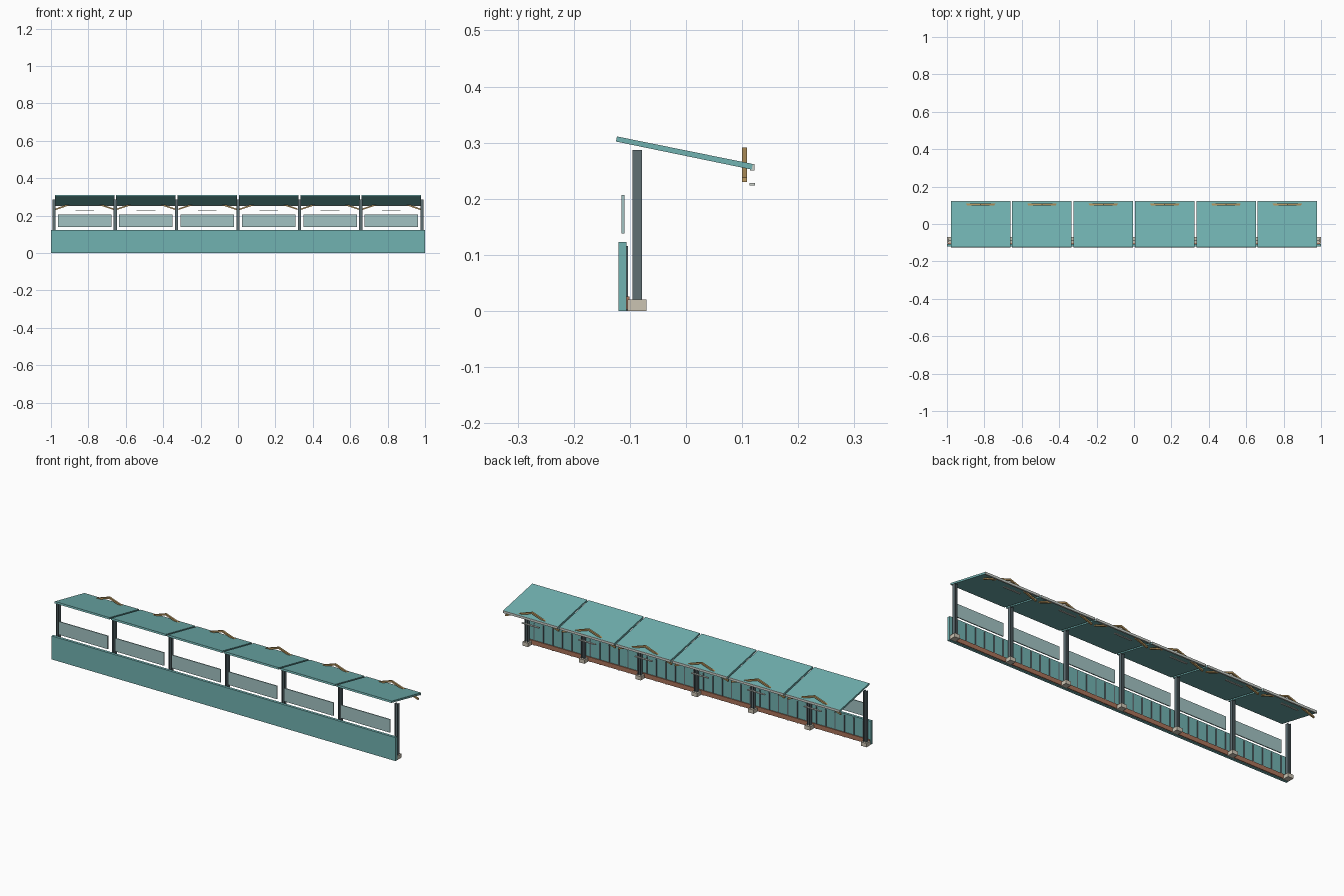
import bpy, bmesh, math
from mathutils import Matrix

cube = bpy.data.objects.get("Cube")
if cube:
    bpy.data.objects.remove(cube, do_unlink=True)


def material(name, color):
    m = bpy.data.materials.new(name)
    m.use_nodes = True
    m.diffuse_color = (*color, 1)
    m.node_tree.nodes["Principled BSDF"].inputs["Base Color"].default_value = (*color, 1)
    return m


TEAL = material("teal panel", (0.165, 0.445, 0.44))
STEEL = material("grey steel", (0.115, 0.16, 0.175))
GLASS = material("pale glass", (0.36, 0.54, 0.54))
WOOD = material("golden timber", (0.50, 0.32, 0.12))
RAIL = material("brown rail", (0.40, 0.17, 0.10))
STONE = material("concrete", (0.60, 0.55, 0.45))
TRIM = material("pale trim", (0.58, 0.62, 0.58))


def prism(name, profile, axis, start, end, mat):
    """Extrude a 2D profile along x, y or z."""
    place = {"x": lambda a, b, t: (t, a, b),
             "y": lambda a, b, t: (a, t, b),
             "z": lambda a, b, t: (a, b, t)}[axis]
    bm = bmesh.new()
    face = bm.faces.new([bm.verts.new(place(a, b, start)) for a, b in profile])
    grown = bmesh.ops.extrude_face_region(bm, geom=[face])
    moved = [v for v in grown["geom"] if isinstance(v, bmesh.types.BMVert)]
    bmesh.ops.translate(bm, verts=moved, vec=place(0, 0, end - start))
    bmesh.ops.recalc_face_normals(bm, faces=bm.faces)
    mesh = bpy.data.meshes.new(name)
    bm.to_mesh(mesh)
    bm.free()
    mesh.materials.append(mat)
    obj = bpy.data.objects.new(name, mesh)
    bpy.context.collection.objects.link(obj)
    return obj


def box(name, x, y, z, mat):
    rect = [(y[0], z[0]), (y[1], z[0]), (y[1], z[1]), (y[0], z[1])]
    return prism(name, rect, "x", x[0], x[1], mat)


BAYS = 6
PITCH = 0.328

# Low wall with a kick rail along its inner face
box("front_wall", (-1, 1), (-0.12, -0.106), (0, 0.123), TEAL)
box("kick_rail", (-0.995, 0.995), (-0.106, -0.101), (0.003, 0.026), RAIL)

# I-section posts on concrete footings
half, web, inner = 0.0085, 0.0015, 0.0055
quarter = [(half, half), (inner, half), (inner, web)]
right = quarter + [(-a, b) for a, b in reversed(quarter)]
i_section = right + [(-a, -b) for a, b in right]
for i in range(BAYS + 1):
    x = (i - BAYS / 2) * PITCH
    section = [(x + a, b - 0.0865) for a, b in i_section]
    prism("post", section, "z", 0.02, 0.287, STEEL)
    box("footing", (x - 0.016, x + 0.016), (-0.104, -0.07), (0, 0.02), STONE)

# Each bay repeats battens, glazing, roof panel, truss and lamp
roof_profile = [(-0.125, 0.302), (-0.123, 0.311), (0.119, 0.262), (0.117, 0.252)]
for i in range(BAYS):
    x = (i - (BAYS - 1) / 2) * PITCH
    for k in range(6):
        bx = x + (k - 2.5) * PITCH / 6
        box("wall_batten", (bx - 0.003, bx + 0.003), (-0.106, -0.103), (0, 0.116), STEEL)
    box("window", (x - 0.143, x + 0.143), (-0.115, -0.110), (0.138, 0.207), GLASS)
    prism("roof_panel", roof_profile, "x", x - 0.159, x + 0.159, TEAL)
    box("eave_trim", (x - 0.159, x + 0.159), (0.114, 0.122), (0.25, 0.262), TRIM)
    chevron = [(x - 0.155, 0.23), (x, 0.282), (x + 0.155, 0.23),
               (x + 0.155, 0.238), (x, 0.291), (x - 0.155, 0.238)]
    prism("timber_brace", chevron, "y", 0.1, 0.109, WOOD)
    box("eave_lamp", (x - 0.05, x + 0.05), (0.113, 0.123), (0.224, 0.228), TRIM)
